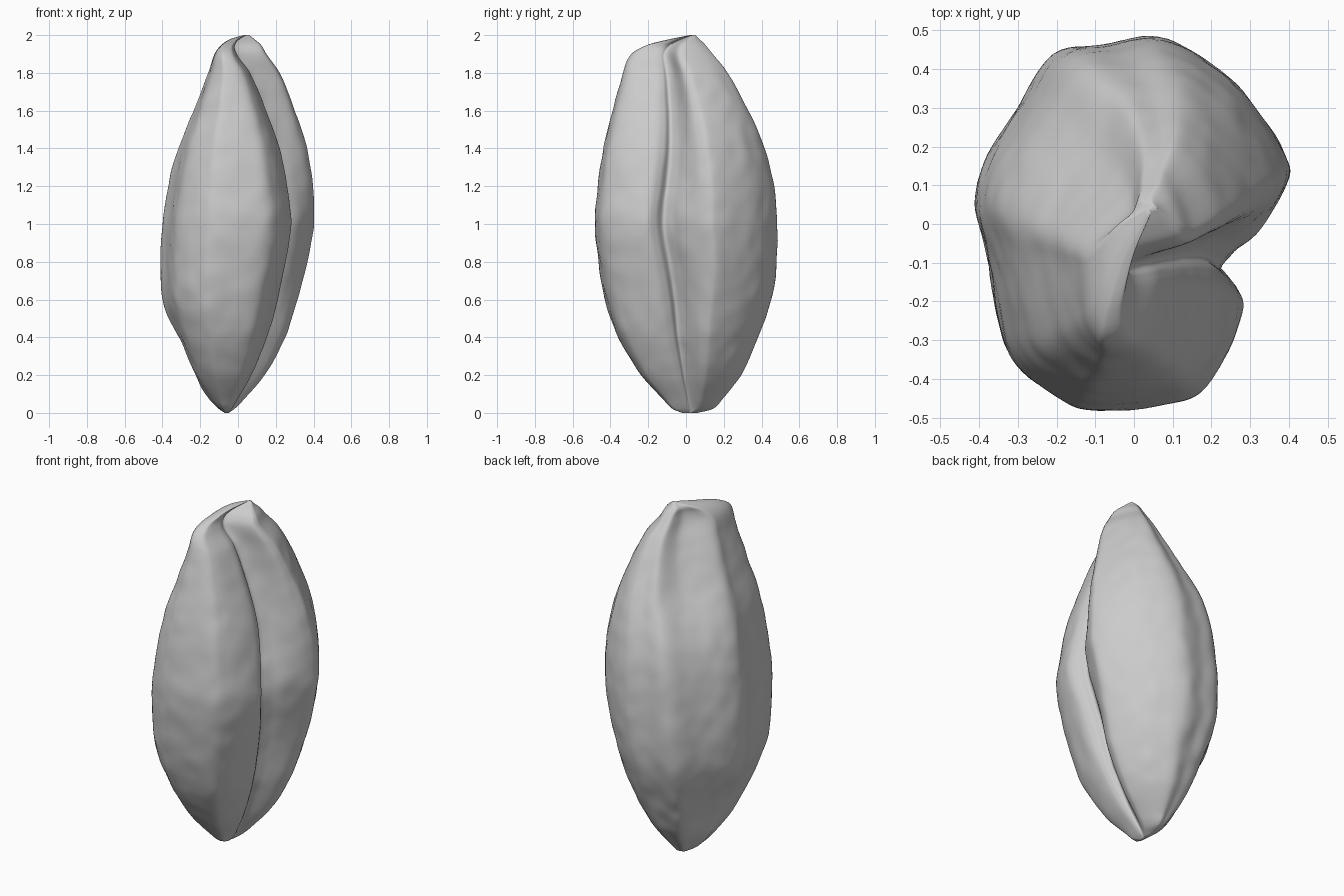
import bpy, bmesh, math
from mathutils import Vector, noise

cube = bpy.data.objects.get("Cube")
if cube:
    bpy.data.objects.remove(cube)

SIDES, RINGS = 144, 110


def spline(points, t):
    """Catmull-Rom through tuples whose first entry is the parameter."""
    i = max(k for k in range(len(points) - 1) if points[k][0] <= t or k == 0)
    a, b = points[i], points[i + 1]
    p, q = points[max(i - 1, 0)], points[min(i + 2, len(points) - 1)]
    h = b[0] - a[0]
    u = (t - a[0]) / h
    out = []
    for k in range(1, len(a)):
        ma = (b[k] - p[k]) / (b[0] - p[0]) * h
        mb = (q[k] - a[k]) / (q[0] - a[0]) * h
        out.append((2*u**3 - 3*u**2 + 1) * a[k] + (u**3 - 2*u**2 + u) * ma
                   + (3*u**2 - 2*u**3) * b[k] + (u**3 - u**2) * mb)
    return out


def ramp(t):
    t = min(max(t, 0), 1)
    return t * t * (3 - 2 * t)


# widest cross-section, anticlockwise from the back, with the crease on +x
outline = [(.07, .485), (-.06, .468), (-.2, .44), (-.29, .305), (-.375, .17),
           (-.41, .05), (-.38, -.08), (-.35, -.25), (-.31, -.36), (-.2, -.45),
           (-.1, -.483), (.13, -.455), (.22, -.38), (.285, -.24), (.27, -.175),
           (.23, -.13), (.265, -.085), (.325, -.03), (.4, .1), (.4, .18),
           (.3, .33), (.2, .42)]
n = len(outline)
looped = [(k - 2, *outline[(k - 2) % n]) for k in range(n + 5)]

# height, left x, right x, front y, back y
extents = [(0, -.07, -.05, -.02, .06), (.02, -.1, -.02, -.07, .14),
           (.07, -.15, .03, -.12, .19), (.2, -.24, .14, -.24, .29),
           (.4, -.33, .25, -.36, .38), (.6, -.4, .315, -.43, .45),
           (.8, -.41, .365, -.465, .48), (1, -.4, .4, -.485, .48),
           (1.2, -.37, .395, -.47, .465), (1.4, -.325, .365, -.44, .415),
           (1.6, -.245, .3, -.39, .33), (1.8, -.165, .22, -.335, .22),
           (1.9, -.13, .15, -.29, .14), (1.95, -.09, .12, -.2, .1),
           (1.98, -.04, .085, -.08, .07), (2, .03, .06, .02, .05)]

# height, front lobe width, back lobe width, backward drift of the crease
lobes = [(0, .95, 1, .22), (.3, .97, 1, .25), (.6, 1, 1, .2), (1, 1, 1, .05),
         (1.25, .96, .98, .12), (1.4, .93, .92, .18), (1.6, .85, .8, .2),
         (1.8, .7, .7, .2), (1.9, .52, .62, .15), (1.95, .42, .65, .1), (2, .5, .8, 0)]


def surface_point(s, z):
    x, y = spline(looped, s)
    x, y = x / .41, y / .485
    left, right, front, back = spline(extents, z)
    front_width, back_width, drift = spline(lobes, z)
    x_in = (x + 1) * (1 + (front_width - 1) * ramp((.15 - y) / .4)) - 1
    x_in = 1 - (1 - x_in) * (1 + (back_width - 1) * ramp((y + .1) / .7))
    y += drift * max(x, 0) * math.exp(-((y + .28) / .3) ** 2)
    p = Vector(((left + right) / 2 + x_in * (right - left) / 2,
                (front + back) / 2 + y * (back - front) / 2, z))
    # wrinkles, plus the oval germ hollow low on the -x side
    fade = min(1, z * 4, (2 - z) * 4)
    bump = .005 * noise.noise(Vector((p.x * 12, p.y * 12, z * 10)))
    if p.x < 0:
        d = math.hypot((p.y - .1) / .11, (z - .3) / .17)
        bump -= .035 * math.exp(-d ** 4)
    p.xy *= 1 + fade * bump / max(p.xy.length, .1)
    return p


bm = bmesh.new()
rings = []
for r in range(RINGS + 1):
    z = 1 - math.cos(math.pi * r / RINGS)
    rings.append([bm.verts.new(surface_point(n * k / SIDES, z)) for k in range(SIDES)])
for low, high in zip(rings, rings[1:]):
    for k in range(SIDES):
        j = (k + 1) % SIDES
        bm.faces.new((low[k], low[j], high[j], high[k]))
bm.faces.new(rings[0][::-1])
bm.faces.new(rings[-1])
bmesh.ops.recalc_face_normals(bm, faces=bm.faces)
mesh = bpy.data.meshes.new("grain_kernel")
bm.to_mesh(mesh)
bm.free()

kernel = bpy.data.objects.new("grain_kernel", mesh)
bpy.context.collection.objects.link(kernel)

# one plain husk colour
husk = bpy.data.materials.new("husk_grey")
husk.use_nodes = True
grey = (.6, .6, .6, 1)
husk.diffuse_color = grey
husk.node_tree.nodes["Principled BSDF"].inputs["Base Color"].default_value = grey
mesh.materials.append(husk)

bpy.context.view_layer.objects.active = kernel
kernel.select_set(True)
bpy.ops.object.shade_smooth_by_angle(angle=math.radians(60))
